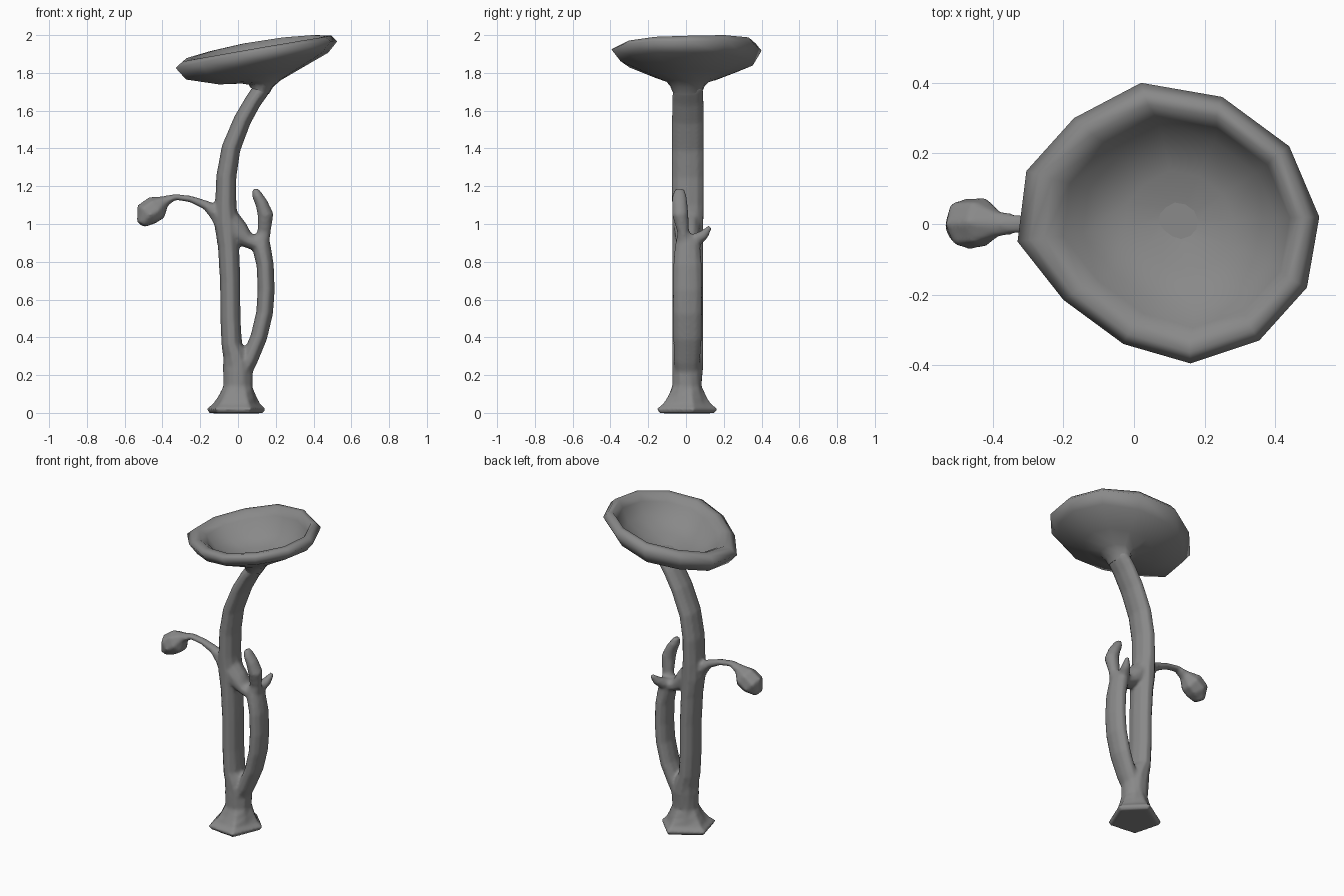
import bpy, bmesh, math
from mathutils import Vector

grey = bpy.data.materials.new("stem_grey")
grey.diffuse_color = (0.25, 0.25, 0.25, 1)


def skin(name, rings):
    """Bridge equal rings of points, cap both ends, shade smooth."""
    bm = bmesh.new()
    loops = [[bm.verts.new(p) for p in ring] for ring in rings]
    n = len(loops[0])
    for a, b in zip(loops, loops[1:]):
        for i in range(n):
            j = (i + 1) % n
            bm.faces.new((a[i], a[j], b[j], b[i]))
    bm.faces.new(loops[0][::-1])
    bm.faces.new(loops[-1])
    bmesh.ops.recalc_face_normals(bm, faces=bm.faces)
    for f in bm.faces:
        f.smooth = len(f.verts) == 4
    me = bpy.data.meshes.new(name)
    bm.to_mesh(me)
    bm.free()
    me.materials.append(grey)
    ob = bpy.data.objects.new(name, me)
    bpy.context.collection.objects.link(ob)
    return ob


def tube(name, path, sides=10):
    """Tube through (x, y, z, in-plane radius, sideways radius) stations."""
    pts = [Vector(p[:3]) for p in path]
    rings = []
    for i, p in enumerate(path):
        t = (pts[min(i + 1, len(pts) - 1)] - pts[max(i - 1, 0)]).normalized()
        s = (Vector((0, 1, 0)) - t * t.y).normalized()
        u = s.cross(t)
        rings.append([pts[i] + u * (p[3] * math.cos(a)) + s * (p[4] * math.sin(a))
                      for a in (2 * math.pi * k / sides for k in range(sides))])
    return skin(name, rings)


# Flared foot: uneven five-cornered base blending into a round neck
corners = [Vector(c) for c in ((0.15, 0.04), (0.02, 0.17), (-0.17, 0.05),
                               (-0.12, -0.135), (0.07, -0.155))]
base = []
for i, c in enumerate(corners):
    base += [c, (c + corners[(i + 1) % 5]) / 2]
foot = []
for s, blend, z in ((0.9, 0, -0.002), (1, 0, 0.022), (0.86, 0.15, 0.045),
                    (0.9, 0.65, 0.09), (1, 1, 0.14), (1, 1, 0.23)):
    ring = []
    for p in base:
        q = (p * s).lerp(p.normalized() * 0.08, blend)
        ring.append((q.x, q.y + 0.005 * blend, z))
    foot.append(ring)
stems = [skin("foot", foot)]

# Main stem
stems.append(tube("main_stem", [
    (0.0, 0.005, 0.15, 0.078, 0.08), (0.0, 0.01, 0.25, 0.081, 0.085),
    (-0.015, 0.01, 0.31, 0.066, 0.085), (-0.033, 0.01, 0.36, 0.055, 0.085),
    (-0.04, 0.01, 0.5, 0.054, 0.085), (-0.042, 0.01, 0.7, 0.054, 0.085),
    (-0.05, 0.01, 0.88, 0.057, 0.085), (-0.06, 0.01, 1.0, 0.066, 0.085),
    (-0.065, 0.01, 1.1, 0.057, 0.087), (-0.062, 0.01, 1.25, 0.054, 0.088),
    (-0.037, 0.01, 1.4, 0.051, 0.088), (0.023, 0.01, 1.55, 0.047, 0.088),
    (0.08, 0.01, 1.65, 0.045, 0.086), (0.122, 0.01, 1.71, 0.046, 0.083),
    (0.132, 0.01, 1.733, 0.046, 0.083)]))

# Side stem, rejoining the main stem through a short bridge
stems.append(tube("side_stem", [
    (0.015, 0.005, 0.2, 0.05, 0.065), (0.06, 0.005, 0.28, 0.045, 0.072),
    (0.11, 0.008, 0.4, 0.045, 0.078), (0.141, 0.008, 0.53, 0.045, 0.08),
    (0.149, 0.008, 0.65, 0.046, 0.08), (0.144, 0.008, 0.78, 0.046, 0.078),
    (0.124, 0.008, 0.88, 0.05, 0.07), (0.117, 0.0, 0.94, 0.045, 0.05)]))
stems.append(tube("bridge", [
    (-0.06, 0.005, 1.01, 0.08, 0.075), (0.0, 0.005, 0.955, 0.066, 0.068),
    (0.05, 0.005, 0.915, 0.042, 0.06), (0.12, 0.005, 0.89, 0.042, 0.06)]))

# Two shoots at the top of the side stem
stems.append(tube("upright_shoot", [
    (0.12, -0.005, 0.89, 0.045, 0.05), (0.138, -0.015, 0.96, 0.036, 0.032),
    (0.146, -0.03, 1.05, 0.043, 0.044), (0.125, -0.033, 1.11, 0.034, 0.042),
    (0.1, -0.035, 1.155, 0.028, 0.037), (0.09, -0.035, 1.186, 0.015, 0.024)]))
stems.append(tube("back_shoot", [
    (0.11, 0.01, 0.895, 0.045, 0.045), (0.125, 0.06, 0.92, 0.035, 0.036),
    (0.142, 0.097, 0.945, 0.027, 0.027), (0.158, 0.127, 0.985, 0.013, 0.013)], 8))

# Arching twig with a drooping bud
stems.append(tube("bud_twig", [
    (-0.06, 0.0, 1.0, 0.07, 0.06), (-0.115, 0.0, 1.06, 0.045, 0.045),
    (-0.17, 0.0, 1.1, 0.026, 0.032), (-0.25, 0.0, 1.132, 0.018, 0.028),
    (-0.33, 0.0, 1.143, 0.017, 0.028), (-0.385, 0.0, 1.122, 0.03, 0.038),
    (-0.43, 0.005, 1.085, 0.072, 0.072), (-0.482, 0.0, 1.05, 0.071, 0.075),
    (-0.513, -0.01, 0.998, 0.027, 0.037)], 7))

# Fuse the stems into one organic skin with soft forks
with bpy.context.temp_override(active_object=stems[0], object=stems[0],
                               selected_objects=stems,
                               selected_editable_objects=stems):
    bpy.ops.object.join()
stem = stems[0]
stem.name = "branching_stem"
fuse = stem.modifiers.new("fuse", 'REMESH')
fuse.mode = 'VOXEL'
fuse.voxel_size = 0.01
fuse.use_smooth_shade = True
soft = stem.modifiers.new("soften", 'SMOOTH')
soft.factor = 0.5
soft.iterations = 4

# Tilted hollow cup: outline scaled about its centre for each ring
outline = [(0.02, 0.40), (0.25, 0.36), (0.44, 0.22), (0.525, 0.02),
           (0.49, -0.18), (0.355, -0.33), (0.16, -0.395), (-0.03, -0.34),
           (-0.20, -0.215), (-0.33, -0.05), (-0.305, 0.15), (-0.17, 0.30)]
CX, CY = 0.13, 0.01
cup = []
# (x scale, y scale, height at x = 0, slope along x, lift with |y|,
#  slope along y, x shift)
for sx, sy, h, m, lift, back, dx in (
        (0.115, 0.205, 1.745, -0.35, 0, 0, -0.012),
        (0.15, 0.23, 1.743, -0.1, 0, 0, -0.004),
        (0.24, 0.28, 1.742, 0.08, 0, 0, 0),
        (0.5, 0.5, 1.757, 0.19, 0.05, 0, 0), (0.88, 0.88, 1.815, 0.19, 0.05, 0, 0),
        (1.0, 1.0, 1.878, 0.165, 0.07, 0.02, 0), (0.92, 0.92, 1.91, 0.172, 0.06, 0.05, 0),
        (0.84, 0.84, 1.913, 0.174, 0.05, 0.06, 0.003),
        (0.75, 0.75, 1.88, 0.16, 0.03, 0.05, 0.015),
        (0.64, 0.64, 1.807, 0.155, 0.02, 0, 0.02),
        (0.36, 0.36, 1.768, 0.13, 0, 0, 0.01), (0.13, 0.13, 1.755, 0.08, 0, 0, 0)):
    ring = []
    for x, y in outline:
        px, py = CX + (x - CX) * sx + dx, CY + (y - CY) * sy
        ring.append((px, py, min(2.0, h + m * px + lift * abs(py) + back * py)))
    cup.append(ring)
skin("cup", cup)
